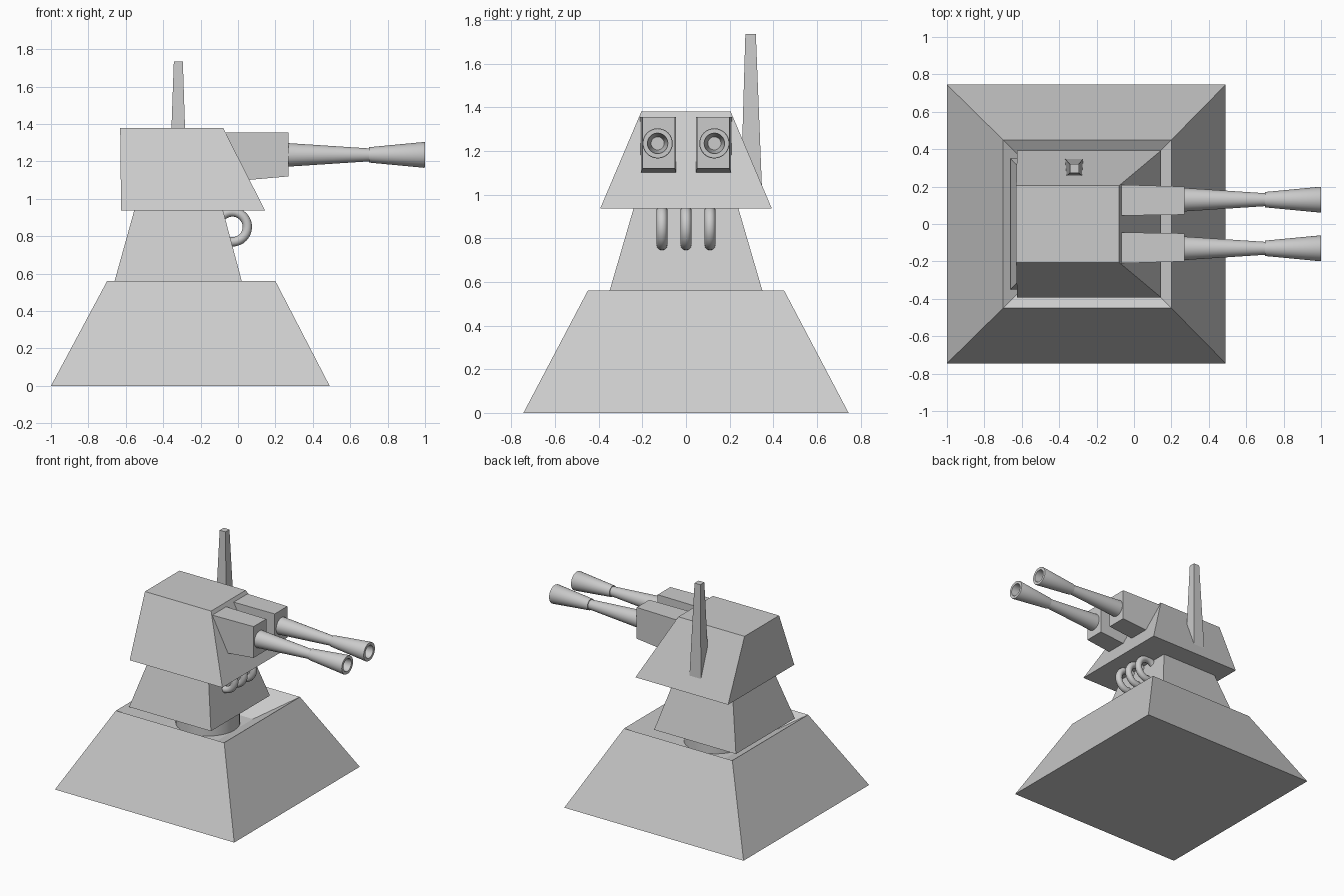
import bpy, bmesh, math
from mathutils import Matrix, Vector

cube = bpy.data.objects.get("Cube")
if cube:
    bpy.data.objects.remove(cube, do_unlink=True)

grey = bpy.data.materials.new("light_grey")
grey.use_nodes = True
GREY = (0.6, 0.6, 0.6, 1)
grey.diffuse_color = GREY
grey.node_tree.nodes["Principled BSDF"].inputs["Base Color"].default_value = GREY


def finish(name, bm, smooth=False):
    bmesh.ops.recalc_face_normals(bm, faces=bm.faces[:])
    mesh = bpy.data.meshes.new(name)
    bm.to_mesh(mesh)
    bm.free()
    mesh.materials.append(grey)
    obj = bpy.data.objects.new(name, mesh)
    bpy.context.collection.objects.link(obj)
    if smooth:
        bpy.ops.object.select_all(action='DESELECT')
        obj.select_set(True)
        bpy.context.view_layer.objects.active = obj
        bpy.ops.object.shade_smooth_by_angle(angle=math.radians(35))
    return obj


def stacked(name, *levels):
    """Closed solid through rectangles given as (x0, x1, y0, y1, z)."""
    bm = bmesh.new()
    rings = [[bm.verts.new(c) for c in
              ((x0, y0, z), (x1, y0, z), (x1, y1, z), (x0, y1, z))]
             for x0, x1, y0, y1, z in levels]
    for low, high in zip(rings, rings[1:]):
        for i in range(4):
            j = (i + 1) % 4
            bm.faces.new((low[i], low[j], high[j], high[i]))
    bm.faces.new(rings[0])
    bm.faces.new(rings[-1])
    return finish(name, bm)


def turned(name, profile, y, z):
    """Revolve an (x, radius) profile about a line along x."""
    bm = bmesh.new()
    verts = [bm.verts.new((x, y + r, z)) for x, r in profile]
    edges = [bm.edges.new(pair) for pair in zip(verts, verts[1:])]
    bmesh.ops.spin(bm, geom=verts + edges, cent=(0, y, z), axis=(1, 0, 0),
                   angle=math.tau, steps=32)
    bmesh.ops.remove_doubles(bm, verts=bm.verts[:], dist=0.0005)
    return finish(name, bm, True)


# Pedestal with a sunken, sloping top
stacked("pedestal", (-1, .49, -.745, .745, 0), (-.7, .2, -.45, .45, .56),
        (-.47, -.03, -.22, .22, .42))

# Turntable under the neck
bm = bmesh.new()
bmesh.ops.create_cone(bm, cap_ends=True, segments=32, radius1=.22, radius2=.22,
                      depth=.16, matrix=Matrix.Translation((-.25, 0, .49)))
finish("turntable", bm, True)

# Neck, head and mast
stacked("neck", (-.66, .02, -.35, .35, .56), (-.555, -.08, -.24, .24, .937))
stacked("head", (-.625, .145, -.393, .393, .937), (-.63, -.08, -.205, .205, 1.38))
stacked("mast", (-.37, -.27, .25, .35, .98), (-.343, -.295, .272, .32, 1.735))

# Twin guns
for side, label in ((1, "left"), (-1, "right")):
    # Housing narrows slightly toward the muzzle
    bm = bmesh.new()
    rings = []
    for x, inner, outer, low in ((-.07, .045, .21, 1.09), (.27, .05, .2, 1.12)):
        rings.append([bm.verts.new((x, side * y, z)) for y, z in
                      ((inner, low), (outer, low), (outer, 1.355), (inner, 1.355))])
    for i in range(4):
        j = (i + 1) % 4
        bm.faces.new((rings[0][i], rings[0][j], rings[1][j], rings[1][i]))
    for ring in rings:
        bm.faces.new(ring)
    finish(label + "_gun_housing", bm)

    turned(label + "_barrel", ((.25, 0), (.25, .064), (.71, .034), (.71, 0)),
           side * .13, 1.235)
    turned(label + "_muzzle", ((.7, 0), (.7, .041), (.995, .069), (1, .067),
                               (1, .047), (.85, .03), (.85, 0)), side * .13, 1.235)

# Three hose loops between neck and head
for n, y in enumerate((-.11, 0, .11)):
    bm = bmesh.new()
    centre = Vector((-.03, y, .85))
    start = centre + Vector((.08, 0, 0))
    ring = bmesh.ops.create_circle(bm, segments=12, radius=.025,
                                   matrix=Matrix.Translation(start))
    bmesh.ops.spin(bm, geom=ring["verts"] + bm.edges[:], cent=centre,
                   axis=(0, 1, 0), angle=math.tau, steps=32)
    bmesh.ops.remove_doubles(bm, verts=bm.verts[:], dist=0.0005)
    finish("hose_%d" % (n + 1), bm, True)
